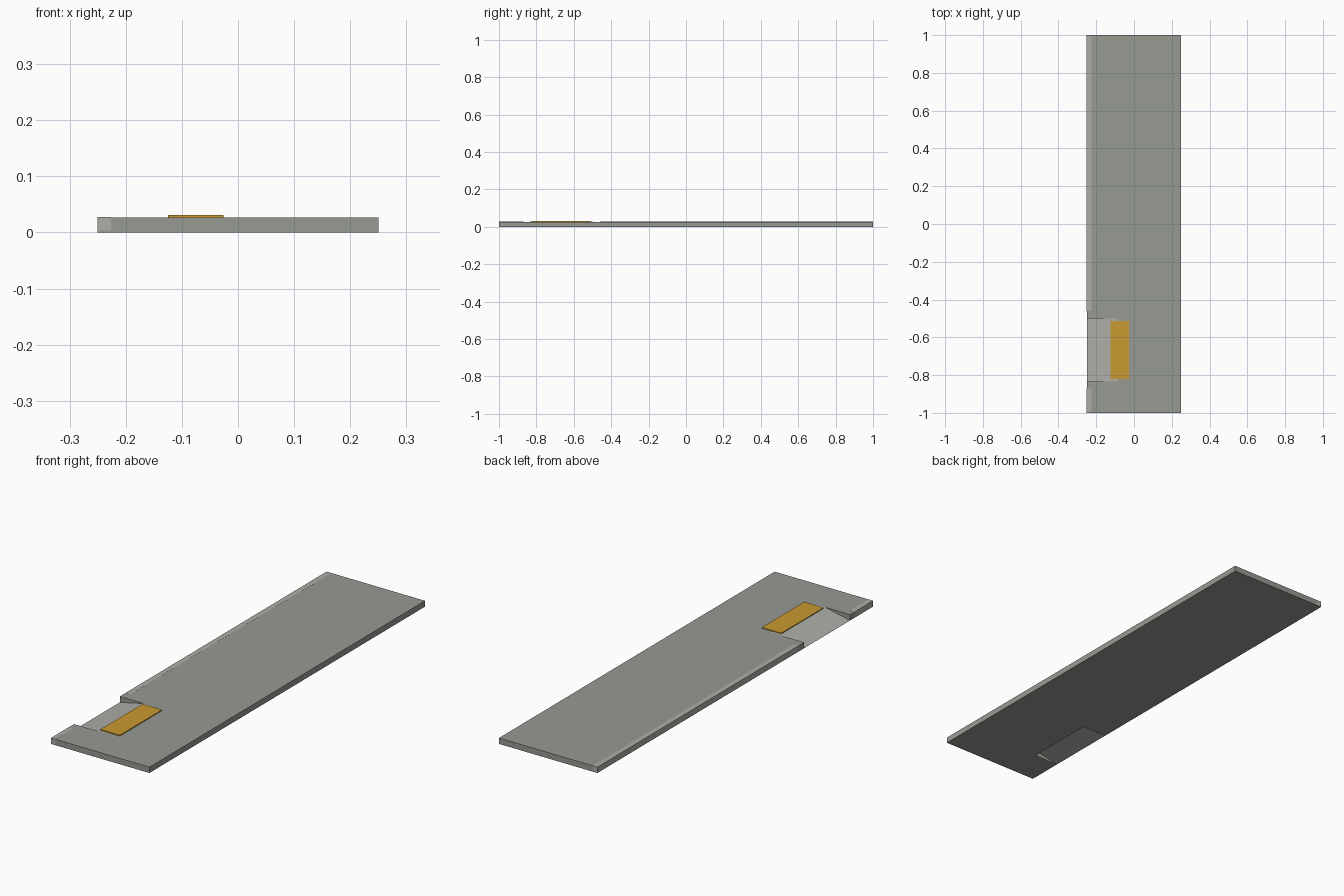
import bpy, bmesh

if "Cube" in bpy.data.objects:
    bpy.data.objects.remove(bpy.data.objects["Cube"])

W, L, H = 0.25, 1.0, 0.027          # half width, half length, slab thickness
R0, R1, RX = -0.833, -0.5, -0.125   # ramp opening: y range and inner x


def material(name, rgb):
    m = bpy.data.materials.new(name)
    m.diffuse_color = (*rgb, 1)
    m.use_nodes = True
    m.node_tree.nodes["Principled BSDF"].inputs["Base Color"].default_value = m.diffuse_color
    return m


light = material("light concrete", (0.42, 0.42, 0.39))
dark = material("paving concrete", (0.31, 0.32, 0.29))
yellow = material("yellow", (0.58, 0.32, 0.03))


def obj(name, bm, mat):
    bmesh.ops.recalc_face_normals(bm, faces=bm.faces)
    me = bpy.data.meshes.new(name)
    bm.to_mesh(me)
    bm.free()
    me.materials.append(mat)
    o = bpy.data.objects.new(name, me)
    bpy.context.collection.objects.link(o)
    return o


def prism(name, outline, vec, mat):
    bm = bmesh.new()
    f = bm.faces.new([bm.verts.new(p) for p in outline])
    r = bmesh.ops.extrude_face_region(bm, geom=[f])
    verts = [v for v in r["geom"] if isinstance(v, bmesh.types.BMVert)]
    bmesh.ops.translate(bm, vec=vec, verts=verts)
    return obj(name, bm, mat)


def box(name, x0, x1, y0, y1, z0, z1, mat):
    return prism(name, [(x0, y0, z0), (x1, y0, z0), (x1, y1, z0), (x0, y1, z0)],
                 (0, 0, z1 - z0), mat)


# Pavement slab with a notch for the dropped kerb
outline = [(-W, -L), (W, -L), (W, L), (-W, L), (-W, R1), (RX, R1), (RX, R0), (-W, R0)]
prism("pavement_slab", [(x, y, 0) for x, y in outline], (0, 0, H), dark)

# Pale kerb edging either side of the ramp, a hair proud of the slab
e = 0.0002
box("kerb_front", -W - e, -0.226, -L - e, -0.87, 0.003, H + e, light)
box("kerb_back", -W - e, -0.226, -0.46, L + e, 0.003, H + e, light)

# Ramp: thin sloping sheet with a short landing lip, hollow beneath
bm = bmesh.new()
rows = [[bm.verts.new((x, y, z)) for y in (R0, R1)]
        for x, z in ((-W, 0.0), (RX, H + e), (-0.085, H + e))]
for a, b in zip(rows, rows[1:]):
    bm.faces.new((a[0], b[0], b[1], a[1]))
obj("ramp", bm, light)

# Tactile warning pad at the head of the ramp
box("warning_pad", RX, -0.026, -0.82, -0.513, H, 0.031, yellow)
